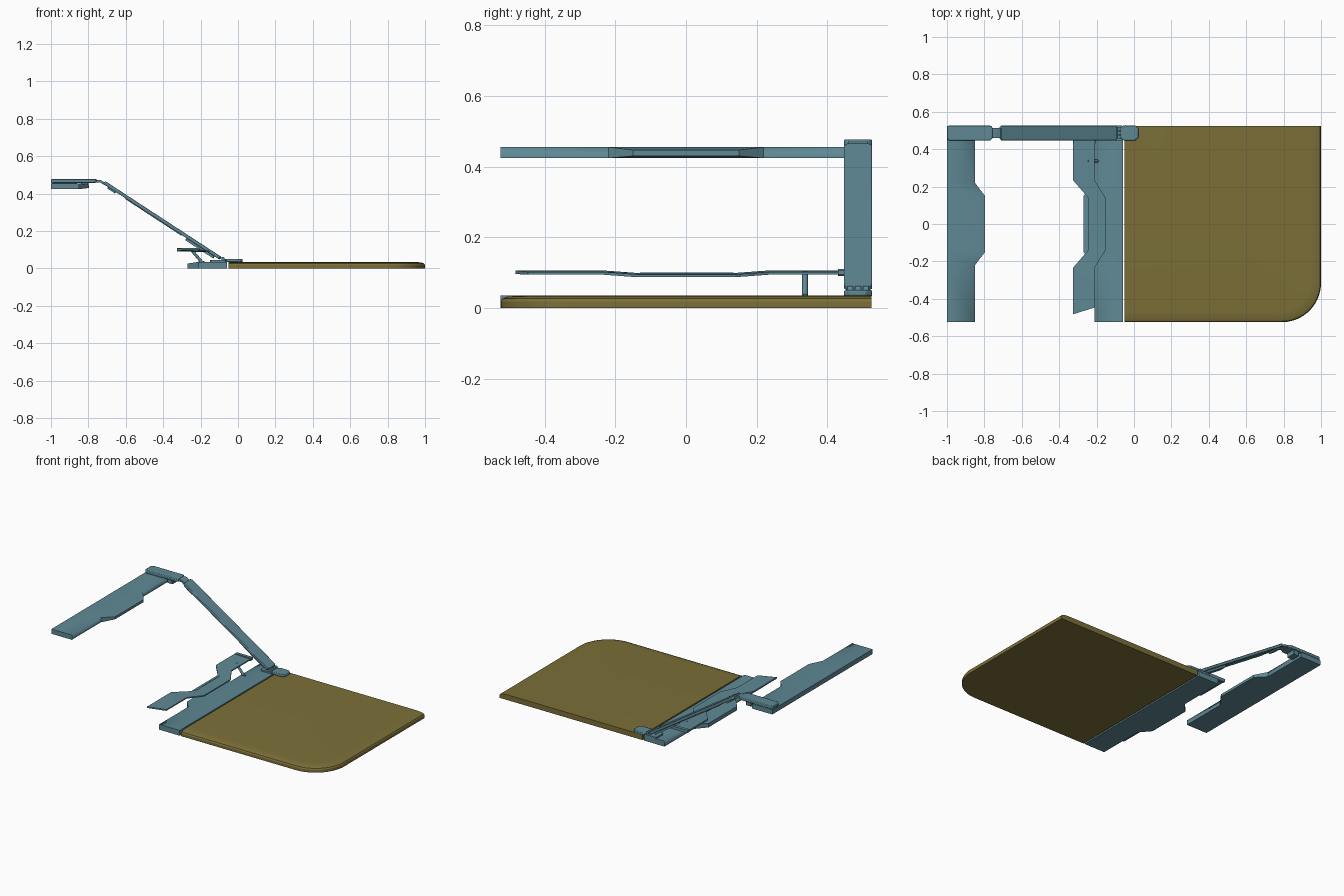
import bpy, bmesh, math
from mathutils import Vector

if "Cube" in bpy.data.objects:
    bpy.data.objects.remove(bpy.data.objects["Cube"])


def material(name, color):
    m = bpy.data.materials.new(name)
    m.diffuse_color = color
    m.use_nodes = True
    m.node_tree.nodes["Principled BSDF"].inputs["Base Color"].default_value = m.diffuse_color
    return m


BLUE = material("blue_plastic", (0.115, 0.25, 0.30, 1))
OLIVE = material("olive_cover", (0.20, 0.16, 0.04, 1))


def finish(name, bm, mat, bevel=0.0):
    bmesh.ops.recalc_face_normals(bm, faces=bm.faces)
    me = bpy.data.meshes.new(name)
    bm.to_mesh(me)
    bm.free()
    me.materials.append(mat)
    ob = bpy.data.objects.new(name, me)
    bpy.context.collection.objects.link(ob)
    if bevel:
        b = ob.modifiers.new("bevel", 'BEVEL')
        b.width, b.segments = bevel, 2
        b.limit_method = 'ANGLE'
    bpy.ops.object.select_all(action='DESELECT')
    bpy.context.view_layer.objects.active = ob
    ob.select_set(True)
    bpy.ops.object.shade_smooth_by_angle(angle=math.radians(30))
    return ob


def loft(name, loops, mat, bevel=0.0):
    """Skin equal-length closed loops and cap both ends."""
    bm = bmesh.new()
    rings = [[bm.verts.new(p) for p in lp] for lp in loops]
    n = len(rings[0])
    for a, b in zip(rings, rings[1:]):
        for i in range(n):
            j = (i + 1) % n
            bm.faces.new((a[i], a[j], b[j], b[i]))
    bm.faces.new(rings[0])
    bm.faces.new(rings[-1])
    return finish(name, bm, mat, bevel)


def prism_z(name, pts, z0, z1, mat=BLUE, bevel=0.0):
    return loft(name, [[(x, y, z) for x, y in pts] for z in (z0, z1)], mat, bevel)


def prism_y(name, pts, y0, y1, mat=BLUE, bevel=0.0):
    return loft(name, [[(x, y, z) for x, z in pts] for y in (y0, y1)], mat, bevel)


def rod(name, a, b, r, sides=16):
    a, b = Vector(a), Vector(b)
    q = (b - a).to_track_quat('Z', 'Y')
    ring = [q @ Vector((r * math.cos(t), r * math.sin(t), 0))
            for t in (2 * math.pi * i / sides for i in range(sides))]
    return loft(name, [[c + p for p in ring] for c in (a, b)], BLUE)


def chamfered(x0, x1, y0, y1, c):
    return [(x0 + c, y0), (x1 - c, y0), (x1, y0 + c), (x1, y1 - c),
            (x1 - c, y1), (x0 + c, y1), (x0, y1 - c), (x0, y0 + c)]


# Cover slab with one rounded corner and softened front and right edges
def outline(inset, z):
    r, cx, cy = 0.21 - inset, 0.79, -0.315
    arc = [(cx + r * math.sin(t), cy - r * math.cos(t), z)
           for t in (math.pi / 2 * i / 16 for i in range(17))]
    return ([(-0.05, -0.525 + inset, z)] + arc +
            [(1 - inset, 0.525, z), (-0.05, 0.525, z)])


loft("cover_slab", [outline(0, 0), outline(0, 0.018), outline(0.005, 0.026),
                    outline(0.02, 0.032), outline(0.06, 0.035)], OLIVE)


# Jaw plates: straight bar with a sloping trapezoid lip on one side
def jaw(name, x_back, x_edge, x_lip, z0, z1, lip_z0, lip_z1, y1):
    rows = [(-0.525, 0), (-0.22, 0), (-0.15, 1), (0.15, 1), (0.22, 0), (y1, 0)]
    loops = []
    for y, k in rows:
        x = x_lip if k else x_edge
        lo, hi = (lip_z0, lip_z1) if k else (z0, z1)
        loops.append([(x_back, y, z0), (x_edge, y, z0), (x, y, lo),
                      (x, y, hi), (x_edge, y, z1), (x_back, y, z1)])
    ob = loft(name, loops, BLUE)
    bm = bmesh.new()
    bm.from_mesh(ob.data)
    bmesh.ops.remove_doubles(bm, verts=bm.verts, dist=1e-5)
    bmesh.ops.dissolve_degenerate(bm, edges=bm.edges, dist=1e-5)
    bm.to_mesh(ob.data)
    bm.free()


jaw("base_jaw", -0.06, -0.21, -0.27, 0, 0.035, 0, 0.026, 0.525)
jaw("upper_jaw", -1.0, -0.85, -0.797, 0.424, 0.455, 0.43, 0.447, 0.525)

# Lever strip, shifted sideways in the middle with a low centre
rows = [(-0.483, -0.447, -0.327, -0.212, 0), (-0.235, -0.235, -0.327, -0.212, 0),
        (-0.14, -0.14, -0.245, -0.152, 1), (0.14, 0.14, -0.245, -0.152, 1),
        (0.235, 0.235, -0.327, -0.212, 0), (0.44, 0.44, -0.327, -0.212, 0)]
loops = []
for yl, yr, xl, xr, k in rows:
    d = 0.007 * k
    loops.append([(xl, yl, 0.096 - d), (xr, yr, 0.094 - d),
                  (xr, yr, 0.102 - d), (xl, yl, 0.106 - d)])
loft("lever_strip", loops, BLUE)
prism_z("lever_rib", chamfered(-0.243, -0.228, -0.13, 0.135, 0.004), 0.095, 0.1)
prism_y("lever_end_joint", chamfered(-0.327, -0.205, 0.09, 0.11, 0.004), 0.43, 0.45)
rod("lever_strut", (-0.25, 0.337, 0.1), (-0.19, 0.337, 0.03), 0.008)
prism_z("strut_foot", chamfered(-0.21, -0.18, 0.329, 0.346, 0.003), 0.033, 0.04)

# Hinge tab on the slab
Y0, Y1 = 0.447, 0.527
prism_z("hinge_tab", chamfered(-0.075, 0.025, Y0, Y1, 0.018), 0.034, 0.05, BLUE, 0.004)
prism_z("hinge_foot", chamfered(-0.15, -0.06, Y0, Y1, 0.006), 0.033, 0.045)

# Sloping arm, laid out along its own length
A, B = Vector((-0.095, 0.055)), Vector((-0.725, 0.466))
u = (B - A).normalized()
n = Vector((-u.y, u.x)) * (-1 if u.x > 0 else 1)
if n.y < 0:
    n = -n


def on_arm(name, s0, s1, y0, y1, t0, t1, bevel=0.0, c=0.004):
    sec = chamfered(s0, s1, y0, y1, c)
    loops = []
    for t in (t0, t1):
        loops.append([((A + u * s + n * t).x, y, (A + u * s + n * t).y) for s, y in sec])
    loft(name, loops, BLUE, bevel)


L = (B - A).length
on_arm("arm_bar", 0, L - 0.012, Y0, Y1, -0.009, 0.009, 0.003, 0.01)
on_arm("arm_upper_pad", 0.66, 0.71, Y0 + 0.008, Y1 - 0.008, -0.018, -0.008)
on_arm("arm_middle_rail", 0.24, 0.6, Y0 + 0.008, Y1 - 0.008, -0.013, -0.008)
on_arm("arm_lower_rail", 0.03, 0.21, Y0 + 0.012, Y1 - 0.012, -0.022, -0.008)

# Hinge knuckles at both arm ends
for i, y in enumerate((0.465, 0.487, 0.509)):
    rod(f"lower_knuckle_{i}", (-0.08, y - 0.008, 0.053), (-0.08, y + 0.008, 0.053), 0.009)
    prism_y(f"knuckle_link_{i}", [(-0.108, 0.056), (-0.08, 0.044), (-0.07, 0.05),
                                  (-0.102, 0.066)], y - 0.006, y + 0.006)
prism_y("upper_hinge", [(-0.77, 0.46), (-0.74, 0.46), (-0.69, 0.434), (-0.69, 0.446),
                        (-0.735, 0.473), (-0.77, 0.475)], Y0 + 0.013, Y1 - 0.013)

# Flat arm end holding the upper jaw
prism_z("arm_end", chamfered(-1.0, -0.757, Y0, Y1, 0.01), 0.458, 0.477, BLUE, 0.004)
prism_z("arm_end_spacer", chamfered(-0.995, -0.86, Y0 + 0.004, Y1 - 0.004, 0.005), 0.452, 0.46)
prism_z("arm_end_catch", chamfered(-0.84, -0.8, Y0 + 0.01, Y1 - 0.01, 0.004), 0.43, 0.46)
